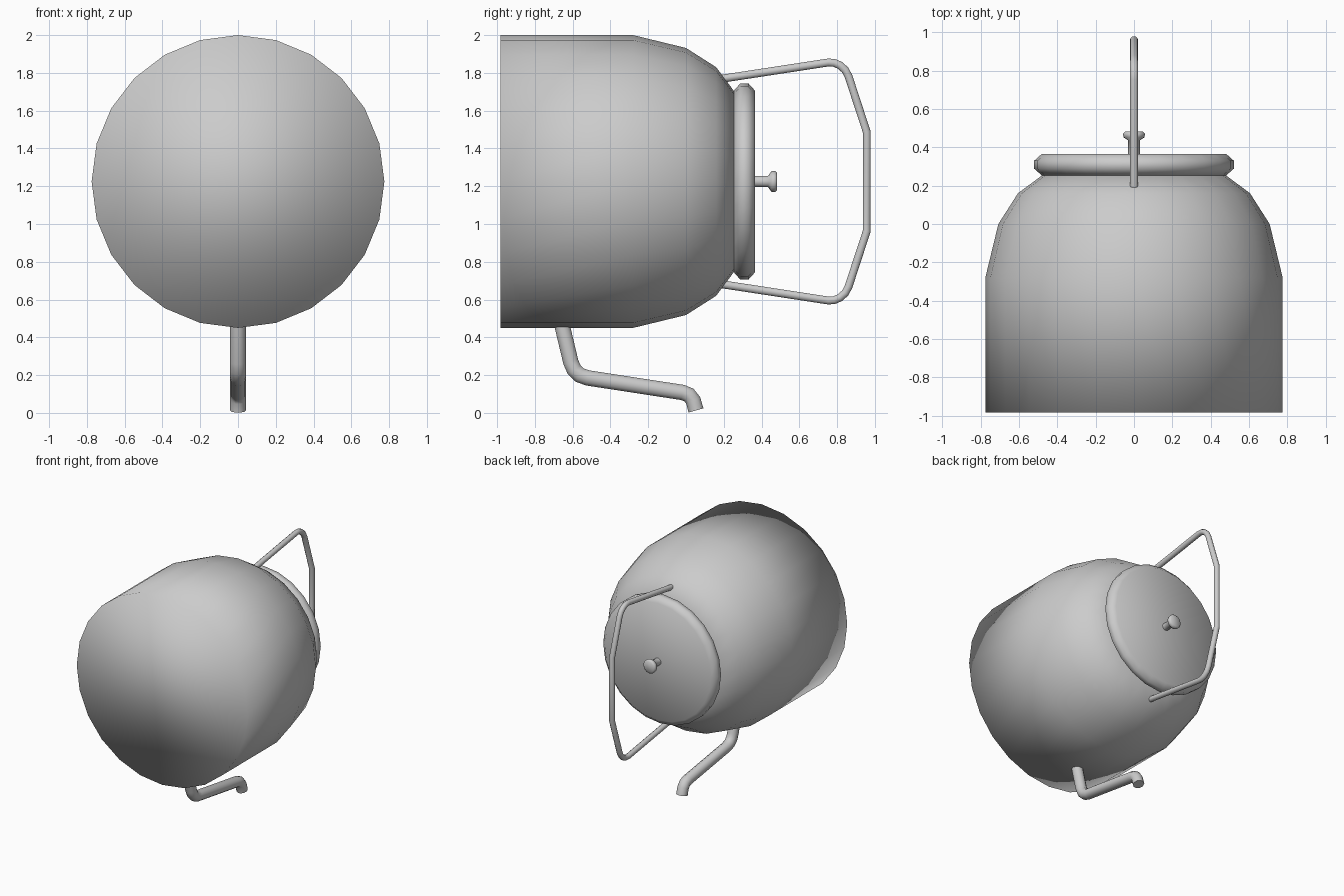
import bpy, bmesh
from math import sin, cos, radians, tau

if "Cube" in bpy.data.objects:
    bpy.data.objects.remove(bpy.data.objects["Cube"])

AXIS_Z = 1.225  # the kettle lies on its side, axis along y


def lathe(name, profile, sides, angle=None):
    """Closed solid turned about the y axis; profile is (y, radius)."""
    bm = bmesh.new()
    rings = [[bm.verts.new((r * cos(tau * i / sides), y, AXIS_Z + r * sin(tau * i / sides)))
              for i in range(sides)] for y, r in profile]
    for a, b in zip(rings, rings[1:]):
        for i in range(sides):
            j = (i + 1) % sides
            bm.faces.new((a[i], a[j], b[j], b[i]))
    bm.faces.new(rings[0])
    bm.faces.new(rings[-1])
    bmesh.ops.recalc_face_normals(bm, faces=bm.faces)
    for f in bm.faces:
        f.smooth = True
    me = bpy.data.meshes.new(name)
    bm.to_mesh(me)
    bm.free()
    ob = bpy.data.objects.new(name, me)
    bpy.context.collection.objects.link(ob)
    if angle:
        smooth(ob, angle)
    return ob


def smooth(ob, angle):
    bpy.ops.object.select_all(action='DESELECT')
    ob.select_set(True)
    bpy.context.view_layer.objects.active = ob
    bpy.ops.object.shade_smooth_by_angle(angle=radians(angle))


def tube(name, path, radius):
    """Capped round tube along (y, z) points in the x = 0 plane."""
    cu = bpy.data.curves.new(name, 'CURVE')
    cu.dimensions = '3D'
    cu.bevel_depth = radius
    cu.bevel_resolution = 3
    cu.use_fill_caps = True
    sp = cu.splines.new('POLY')
    sp.points.add(len(path) - 1)
    for p, (y, z) in zip(sp.points, path):
        p.co = (0, y, z, 1)
    ob = bpy.data.objects.new(name, cu)
    bpy.context.collection.objects.link(ob)
    bpy.ops.object.select_all(action='DESELECT')
    ob.select_set(True)
    bpy.context.view_layer.objects.active = ob
    bpy.ops.object.convert(target='MESH')
    smooth(bpy.context.object, 50)


# Kettle body, softly shaded all over
lathe("kettle_body", [(-0.983, 0.775), (-0.28, 0.775), (0.0, 0.707),
                      (0.16, 0.605), (0.253, 0.48)], 24)

# Lid disc and its knob
lathe("lid", [(0.253, 0.48), (0.288, 0.52), (0.33, 0.52), (0.366, 0.48)], 24, 50)
lathe("lid_knob", [(0.36, 0.03), (0.435, 0.03), (0.452, 0.055),
                   (0.472, 0.057), (0.483, 0.045)], 12, 60)

# Carrying handle: upper half mirrored about the kettle axis
half = [(0.19, 1.769), (0.753, 1.855), (0.785, 1.853), (0.815, 1.84),
        (0.843, 1.815), (0.861, 1.78), (0.957, 1.487)]
tube("handle", half + [(y, 2 * AXIS_Z - z) for y, z in reversed(half)], 0.022)

# Spout with a turned-down mouth
tube("spout", [(-0.66, 0.48), (-0.61, 0.27), (-0.592, 0.228), (-0.563, 0.2),
               (-0.52, 0.185), (-0.018, 0.108), (0.015, 0.095), (0.038, 0.066),
               (0.053, 0.013)], 0.043)
